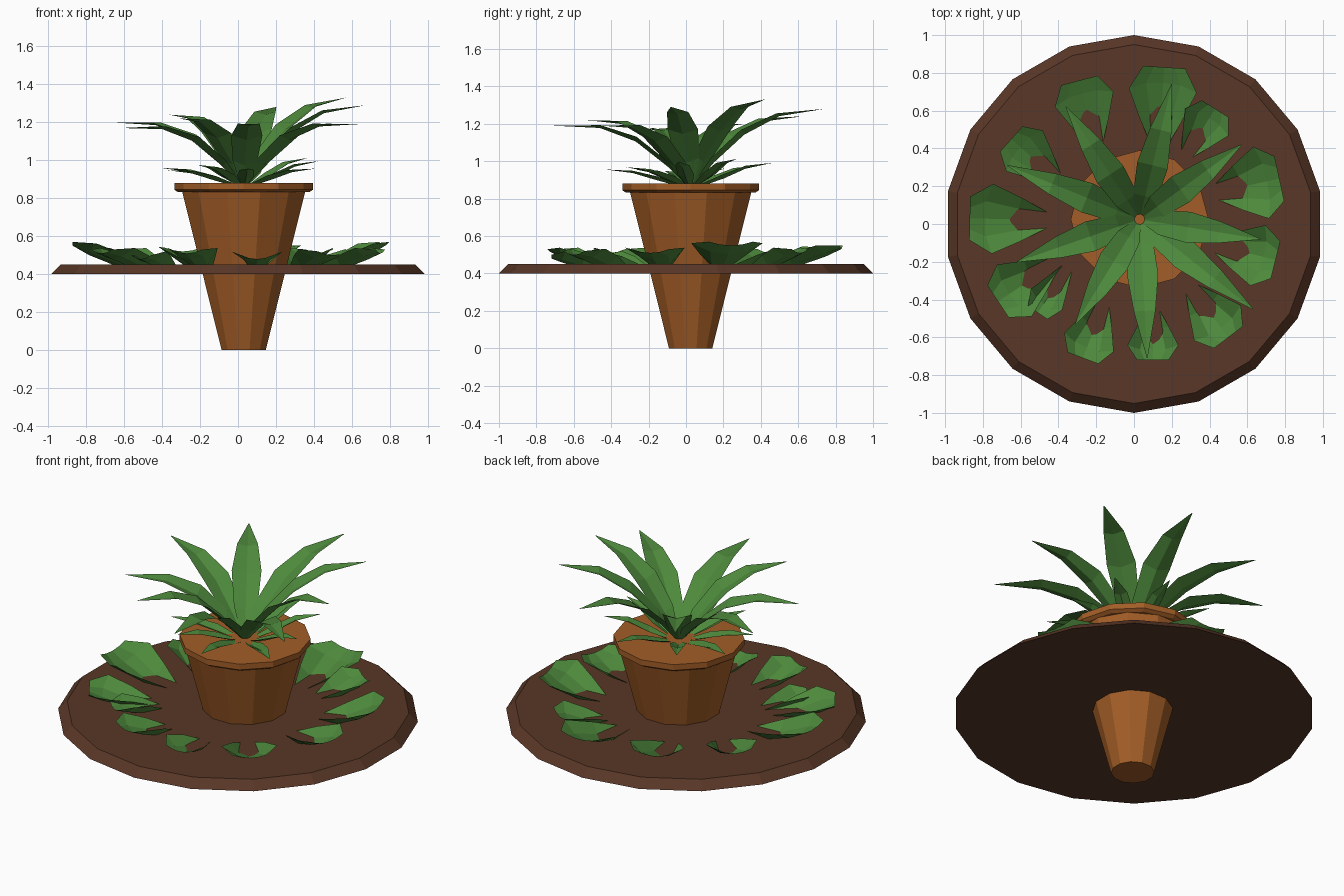
import bpy, bmesh
from math import sin, cos, pi, radians, hypot, atan2

if "Cube" in bpy.data.objects:
    bpy.data.objects.remove(bpy.data.objects["Cube"])


def material(name, rgb):
    m = bpy.data.materials.new(name)
    m.diffuse_color = (*rgb, 1)
    m.use_nodes = True
    m.node_tree.nodes["Principled BSDF"].inputs["Base Color"].default_value = m.diffuse_color
    return m


SOIL = material("soil", (0.10, 0.038, 0.02))
CLAY = material("clay", (0.36, 0.11, 0.02))
LEAF = material("leaf", (0.075, 0.25, 0.045))
POT_X, POT_Y = 0.03, 0.025


def make(name, verts, faces, mat, closed=False):
    me = bpy.data.meshes.new(name)
    me.from_pydata(verts, [], faces)
    me.materials.append(mat)
    if closed:
        bm = bmesh.new()
        bm.from_mesh(me)
        bmesh.ops.recalc_face_normals(bm, faces=bm.faces)
        bm.to_mesh(me)
        bm.free()
    ob = bpy.data.objects.new(name, me)
    bpy.context.collection.objects.link(ob)
    return ob


def lathe(name, profile, n, mat, cx=0, cy=0, turn=0):
    """Capped solid of revolution with n flat sides."""
    verts = [(cx + r * cos(turn + 2 * pi * i / n), cy + r * sin(turn + 2 * pi * i / n), z)
             for r, z in profile for i in range(n)]
    faces = [(k * n + i, k * n + (i + 1) % n, (k + 1) * n + (i + 1) % n, (k + 1) * n + i)
             for k in range(len(profile) - 1) for i in range(n)]
    faces += [tuple(range(n)), tuple(range((len(profile) - 1) * n, len(profile) * n))]
    return make(name, verts, faces, mat, True)


def sheet(name, ox, oy, ang, rows, cols):
    """Leaf sheet: rows are (distance, z, width, cup); cols run from -1 to 1 across."""
    verts, faces, m = [], [], len(cols)
    for d, z, w, cup in rows:
        for c in cols:
            dd, s = d * (1 - 0.10 * abs(c) ** 3 * (cup > 0.03)), c * w / 2
            verts.append((ox + dd * cos(ang) - s * sin(ang),
                          oy + dd * sin(ang) + s * cos(ang), z + cup * c * c))
    for k in range(len(rows) - 1):
        for i in range(m - 1):
            a = k * m + i
            faces.append((a, a + m, a + m + 1, a + 1))
    return make(name, verts, faces, LEAF)


# Soil disc
lathe("soil_disc", [(1.0, 0.40), (0.95, 0.45)], 18, SOIL, turn=pi / 2)

# Pot and rim
lathe("pot", [(0.12, 0.0), (0.342, 0.86)], 12, CLAY, POT_X, POT_Y, radians(15))
lathe("pot_rim", [(0.345, 0.832), (0.365, 0.845), (0.365, 0.88)], 12, CLAY, POT_X, POT_Y)

# Tall rosette leaves (tip x, tip y, tip z) with a small leaf under each
tips = [(-0.36, 0.62, 1.24), (0.20, 0.74, 1.28), (0.57, 0.42, 1.33),
        (0.67, -0.08, 1.29), (0.63, -0.45, 1.19), (0.07, -0.71, 1.19),
        (-0.31, -0.53, 1.22), (-0.62, -0.20, 1.17), (-0.67, 0.31, 1.20)]
for i, (x, y, z) in enumerate(tips):
    L, a, h = hypot(x - POT_X, y - POT_Y), atan2(y - POT_Y, x - POT_X), z - 1.2
    sheet(f"rosette_leaf_{i}", POT_X, POT_Y, a,
          [(0.02, 0.87, 0.04, 0.01), (L * 0.17, 0.975 + h * 0.2, 0.13, 0.025),
           (L * 0.40, 1.11 + h * 0.4, 0.165, 0.025),
           (L * 0.66, 1.185 + h * 0.7, 0.115, 0.015), (L, z, 0.004, 0)], (-1, 0, 1))
    s = L * 0.62
    sheet(f"small_leaf_{i}", POT_X, POT_Y, a,
          [(0.04, 0.86, 0.03, 0.01), (s * 0.40, 0.90 + h * 0.1, 0.09, 0.02),
           (s * 0.68, 0.94 + h * 0.3, 0.075, 0.012), (s, 0.96 + h * 0.4, 0.004, 0)],
          (-1, 0, 1))

# Broad ground leaves: inner x, y, outer x, y, width, outer height
ground = [(0.13, 0.36, 0.16, 0.83, 0.36, 0.53), (-0.19, 0.38, -0.29, 0.76, 0.32, 0.52),
          (-0.38, 0.21, -0.65, 0.45, 0.29, 0.51), (-0.41, 0.02, -0.87, 0.03, 0.37, 0.55),
          (-0.39, -0.19, -0.72, -0.41, 0.33, 0.51), (-0.33, -0.20, -0.51, -0.47, 0.20, 0.48),
          (-0.15, -0.39, -0.27, -0.71, 0.28, 0.51), (0.10, -0.42, 0.10, -0.72, 0.27, 0.48),
          (0.28, -0.31, 0.50, -0.60, 0.31, 0.50), (0.39, -0.10, 0.75, -0.19, 0.33, 0.51),
          (0.40, 0.16, 0.77, 0.24, 0.39, 0.55), (0.26, 0.34, 0.43, 0.61, 0.27, 0.51)]
for i, (x0, y0, x1, y1, w, z) in enumerate(ground):
    L, h = hypot(x1 - x0, y1 - y0), z - 0.43
    sheet(f"ground_leaf_{i}", x0, y0, atan2(y1 - y0, x1 - x0),
          [(0, 0.42, 0.03, 0.01), (L * 0.45, 0.415 + h * 0.15, w * 0.62, 0.07),
           (L * 0.82, 0.43 + h * 0.6, w, 0.06), (L, z, w * 0.62, 0.02)],
          (-1, -0.5, 0, 0.5, 1))
